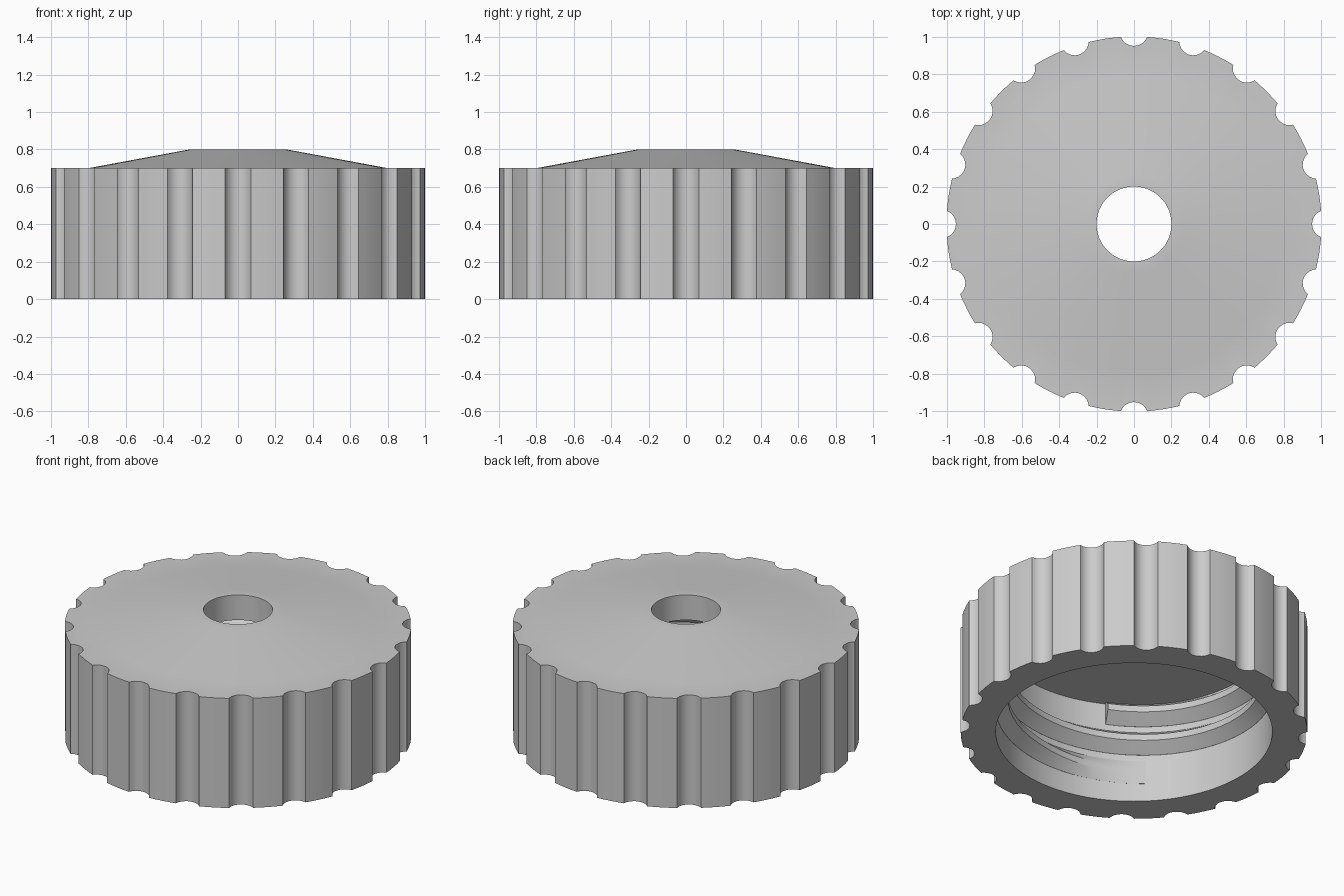
import bpy, bmesh
from math import sin, cos, pi, asin, radians, atan2, hypot

cube = bpy.data.objects.get("Cube")
if cube:
    bpy.data.objects.remove(cube, do_unlink=True)

grey = bpy.data.materials.new("light grey plastic")
grey.use_nodes = True
grey.diffuse_color = (0.6, 0.6, 0.6, 1)
grey.node_tree.nodes["Principled BSDF"].inputs["Base Color"].default_value = (0.6, 0.6, 0.6, 1)


def finish(bm, name):
    """Turn a bmesh into a named, softly shaded object."""
    bmesh.ops.recalc_face_normals(bm, faces=bm.faces)
    mesh = bpy.data.meshes.new(name)
    bm.to_mesh(mesh)
    bm.free()
    mesh.materials.append(grey)
    obj = bpy.data.objects.new(name, mesh)
    bpy.context.collection.objects.link(obj)
    bpy.ops.object.select_all(action='DESELECT')
    obj.select_set(True)
    bpy.context.view_layer.objects.active = obj
    bpy.ops.object.shade_smooth_by_angle(angle=radians(30))


def bridge(bm, a, b):
    """Join two closed loops with quads."""
    for i in range(len(a)):
        j = (i + 1) % len(a)
        bm.faces.new((a[i], a[j], b[j], b[i]))


# Grip outline: round notches joined by shallow arcs
NOTCHES, ARC, LAND = 20, 10, 4
NOTCH_R, NOTCH_C, HALF = 0.075, 1.027, 0.07
swing = asin(HALF / NOTCH_R)
step = 2 * pi / NOTCHES


def polar(r, a):
    return (r * cos(a), r * sin(a))


notch = []
for i in range(ARC + 1):
    t = -swing + 2 * swing * i / ARC
    x, y = NOTCH_C - NOTCH_R * cos(t), NOTCH_R * sin(t)
    notch.append((hypot(x, y), atan2(y, x)))
rim, edge = notch[-1]
outline = []
for k in range(NOTCHES):
    outline += [polar(r, a + k * step) for r, a in notch]
    outline += [polar(rim, k * step + edge + (step - 2 * edge) * i / LAND)
                for i in range(1, LAND)]

# Cap body: rings run up the grip, over the dome, through the hole and down the bore
CEILING = 0.64
bm = bmesh.new()
rings = []
for r, z in ((None, 0), (None, 0.7), (0.8, 0.7), (0.26, 0.8), (0.2, 0.8),
             (0.2, CEILING), (0.8, CEILING), (0.8, 0)):
    ring = []
    for x, y in outline:
        s = 1 if r is None else r / hypot(x, y)
        ring.append(bm.verts.new((x * s, y * s, z)))
    rings.append(ring)
for i, ring in enumerate(rings):
    bridge(bm, ring, rings[(i + 1) % len(rings)])
finish(bm, "cap_body")

# Internal screw thread: a trapezoid swept up a right-handed helix, fading in at its start
PITCH, TURNS, SEG = 0.19, 2.05, 64
START, LOW, RAMP = radians(225), 0.115, 10
bm = bmesh.new()
sections = []
for i in range(int(TURNS * SEG) + 1):
    a = START + 2 * pi * i / SEG
    depth = 0.07 * min(1, 0.05 + i / RAMP)
    base = LOW + PITCH * i / SEG
    profile = ((0.81, 0), (0.8, 0), (0.8 - depth, 0.06), (0.8 - depth, 0.1),
               (0.8, 0.15), (0.81, 0.15))
    sections.append([bm.verts.new((*polar(r, a), base + h)) for r, h in profile])
for a, b in zip(sections, sections[1:]):
    bridge(bm, a, b)
for s in (sections[0], sections[-1]):
    bm.faces.new(s)
finish(bm, "inner_thread")
